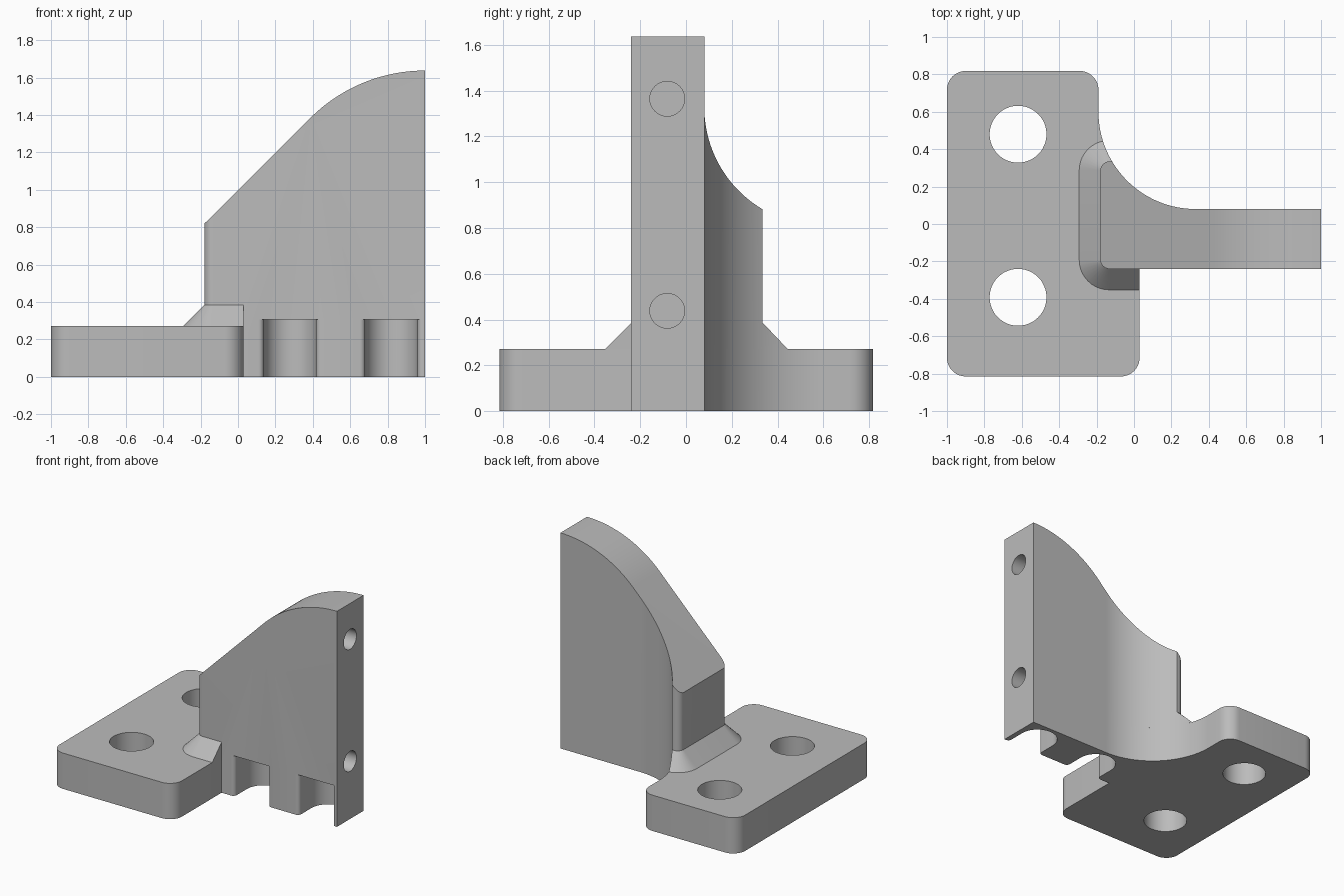
import bpy, bmesh, math

cube = bpy.data.objects.get("Cube")
if cube:
    bpy.data.objects.remove(cube, do_unlink=True)

# One plain grey for the whole bracket
grey = bpy.data.materials.new("plain grey")
grey.use_nodes = True
grey.diffuse_color = (0.5, 0.5, 0.5, 1)
grey.node_tree.nodes["Principled BSDF"].inputs["Base Color"].default_value = (0.5, 0.5, 0.5, 1)


def arc(cx, cy, r, a0, a1, n=10):
    """Points on an arc, angles in degrees."""
    return [(cx + r * math.cos(math.radians(a0 + (a1 - a0) * i / n)),
             cy + r * math.sin(math.radians(a0 + (a1 - a0) * i / n))) for i in range(n + 1)]


def loft(name, lower, upper):
    """Solid between two matching closed loops of 3D points."""
    bm = bmesh.new()
    a = [bm.verts.new(p) for p in lower]
    b = [bm.verts.new(p) for p in upper]
    bm.faces.new(a[::-1])
    bm.faces.new(b)
    for i in range(len(a)):
        j = (i + 1) % len(a)
        bm.faces.new((a[i], a[j], b[j], b[i]))
    bmesh.ops.recalc_face_normals(bm, faces=bm.faces)
    mesh = bpy.data.meshes.new(name)
    bm.to_mesh(mesh)
    bm.free()
    mesh.materials.append(grey)
    ob = bpy.data.objects.new(name, mesh)
    bpy.context.collection.objects.link(ob)
    return ob


def prism(name, pts, lo, hi, axis="z"):
    """Extrude a 2D outline along an axis."""
    place = {"x": lambda p, h: (h, p[0], p[1]),
             "y": lambda p, h: (p[0], h, p[1]),
             "z": lambda p, h: (p[0], p[1], h)}[axis]
    return loft(name, [place(p, lo) for p in pts], [place(p, hi) for p in pts])


def circle(cx, cy, r, n=48):
    return arc(cx, cy, r, 0, 360, n)[:-1]


def boolean(ob, cutter, op="DIFFERENCE"):
    """Apply a boolean and discard the cutter."""
    cutter.hide_render = True
    mod = ob.modifiers.new("cut", "BOOLEAN")
    mod.operation, mod.object, mod.solver = op, cutter, "EXACT"
    bpy.context.view_layer.objects.active = ob
    bpy.ops.object.modifier_apply(modifier=mod.name)
    bpy.data.objects.remove(cutter, do_unlink=True)


# Large concave sweep shared by plate, collar and upright
CX, CY, R = 0.33, 0.60, 0.52


def sweep_angle_at_x(x):
    return 360 - math.degrees(math.acos((x - CX) / R))


def sweep_angle_at_y(y):
    return 180 - math.degrees(math.asin((y - CY) / R))


# Base plate with rounded corners and two bolt holes
outline = (arc(-0.90, -0.715, 0.1, 180, 270) + arc(-0.07, -0.715, 0.1, 270, 360)
           + arc(CX, CY, R, sweep_angle_at_x(0.03), 180, 30)
           + arc(-0.29, 0.718, 0.1, 0, 90) + arc(-0.90, 0.718, 0.1, 90, 180))
plate = prism("base_plate", outline, 0, 0.272)
for y in (-0.392, 0.48):
    boolean(plate, prism("bolt_cutter", circle(-0.62, y, 0.152), -0.1, 0.4))

# Upright wall: plan outline trimmed by the side profile
plan = ([(1, -0.24), (1, 0.08)]
        + arc(CX, CY, R, 270, sweep_angle_at_y(0.335), 40)
        + arc(-0.13, 0.285, 0.05, 90, 180) + arc(-0.13, -0.19, 0.05, 180, 270))
wall = prism("upright_wall", plan, 0, 1.8)
crown = arc(1.0, 0.77, 0.868, 90, 135, 24)
profile = [(-0.4, -0.2), (1.2, -0.2), (1.2, 1.638)] + crown + [(-0.4, 0.60)]
boolean(wall, prism("profile_cutter", profile, -0.6, 0.8, "y"), "INTERSECT")

# Two U-shaped access pockets in the lower front, with rounded mouths
F, HALF = 0.028, 0.14
for x in (0.278, 0.82):
    pocket = ([(x - HALF - F, -0.30)]
              + arc(x - HALF - F, -0.24 + F, F, 270, 360, 6)
              + arc(x, -0.09, HALF, 180, 0, 24)
              + arc(x + HALF + F, -0.24 + F, F, 180, 270, 6)
              + [(x + HALF + F, -0.30)])
    boolean(wall, prism("pocket_cutter", pocket, -0.1, 0.308))

# Two screw holes in the end face
for z in (0.438, 1.365):
    boolean(wall, prism("screw_cutter", circle(-0.082, z, 0.076, 32), 0.55, 1.1, "x"))


# Sloped collar where the upright meets the plate
def collar_loop(x0, y0, y1, r, z):
    pts = ([(0.03, y1)] + arc(x0 + r, y1 - r, r, 90, 180)
           + arc(x0 + r, y0 + r, r, 180, 270) + [(0.03, y0)])
    return [(x, y, z) for x, y in pts]


collar = loft("sloped_collar", collar_loop(-0.293, -0.352, 0.447, 0.16, 0.272),
              collar_loop(-0.18, -0.24, 0.335, 0.05, 0.385))
boolean(collar, prism("sweep_cutter", circle(CX, CY, R, 160), 0.1, 0.6))

# Smooth the curves, keep the edges crisp
for ob in (plate, wall, collar):
    bpy.ops.object.select_all(action="DESELECT")
    ob.select_set(True)
    bpy.context.view_layer.objects.active = ob
    bpy.ops.object.shade_smooth_by_angle(angle=math.radians(30))
